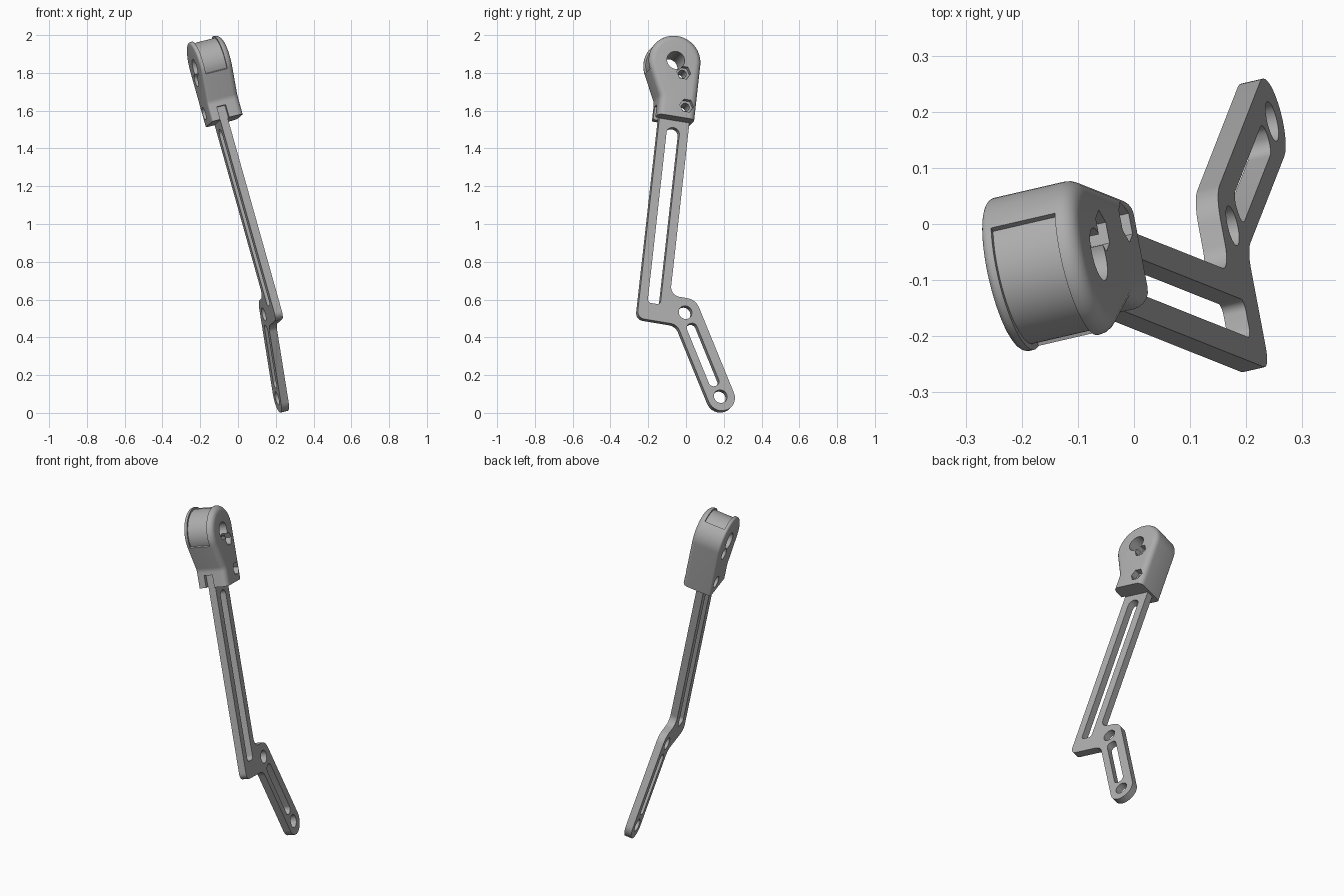
import bpy, bmesh, math
from mathutils import Vector, Matrix

cube = bpy.data.objects.get("Cube")
if cube:
    bpy.data.objects.remove(cube, do_unlink=True)

# Tilted working frame: local x = plate normal, local y = width, local z = along the arm
normal = Vector((0.946, 0.2186, 0.241)).normalized()
along = Vector((-0.268, 0.107, 0.957))
along = (along - along.dot(normal) * normal).normalized()
width = along.cross(normal)
frame = Matrix((normal, width, along)).transposed().to_4x4()
frame.translation = (0.192, -0.17, 0.62)

grey = bpy.data.materials.new("mid_grey")
grey.use_nodes = True
grey.diffuse_color = (0.42, 0.42, 0.42, 1)
bsdf = grey.node_tree.nodes["Principled BSDF"]
bsdf.inputs["Base Color"].default_value = grey.diffuse_color
bsdf.inputs["Roughness"].default_value = 0.6


def rounded(corners, steps=8):
    """Polygon from (u, v, radius) corners with arcs at the corners."""
    out = []
    for i, (u, v, r) in enumerate(corners):
        p = Vector((u, v))
        if r == 0:
            out.append(p)
            continue
        a = (Vector(corners[i - 1][:2]) - p).normalized()
        b = (Vector(corners[(i + 1) % len(corners)][:2]) - p).normalized()
        half = a.angle(b) / 2
        mid = p + (a + b).normalized() * r / math.sin(half)
        start = p + a * r / math.tan(half) - mid
        end = p + b * r / math.tan(half) - mid
        a0 = math.atan2(start.y, start.x)
        turn = math.atan2(end.y, end.x) - a0
        turn = (turn + math.pi) % math.tau - math.pi
        for k in range(steps + 1):
            ang = a0 + turn * k / steps
            out.append(mid + r * Vector((math.cos(ang), math.sin(ang))))
    return out


def arc(c, r, a0, a1, n):
    angs = [math.radians(a0 + (a1 - a0) * k / n) for k in range(n + 1)]
    return [c + r * Vector((math.cos(a), math.sin(a))) for a in angs]


def circle(c, r, n=32):
    return arc(c, r, 0, 360, n)[:-1]


def prism(name, outline, t0, t1, rims=()):
    """Extrude an outline from t0 to t1; rims = (t, bevel width, lowest v)."""
    bm = bmesh.new()
    face = bm.faces.new([bm.verts.new((t0, p.x, p.y)) for p in outline])
    res = bmesh.ops.extrude_face_region(bm, geom=[face], use_keep_orig=True)
    moved = [g for g in res["geom"] if isinstance(g, bmesh.types.BMVert)]
    bmesh.ops.translate(bm, verts=moved, vec=(t1 - t0, 0, 0))
    bmesh.ops.recalc_face_normals(bm, faces=bm.faces)
    for t, size, low in rims:
        edges = [e for e in bm.edges
                 if all(abs(w.co.x - t) < 1e-5 for w in e.verts)
                 and max(w.co.z for w in e.verts) > low]
        bmesh.ops.bevel(bm, geom=edges, offset=size, segments=5, profile=0.5,
                        affect='EDGES', clamp_overlap=False)
    mesh = bpy.data.meshes.new(name)
    bm.to_mesh(mesh)
    bm.free()
    mesh.materials.append(grey)
    obj = bpy.data.objects.new(name, mesh)
    obj.matrix_world = frame
    bpy.context.collection.objects.link(obj)
    return obj


def cut(obj, outline, t0, t1):
    cutter = prism("cutter", outline, t0, t1)
    cutter.hide_render = True
    bpy.context.view_layer.objects.active = obj
    mod = obj.modifiers.new("cut", 'BOOLEAN')
    mod.operation = 'DIFFERENCE'
    mod.solver = 'EXACT'
    mod.object = cutter
    bpy.context.view_layer.update()
    bpy.ops.object.modifier_apply(modifier=mod.name)
    bpy.data.objects.remove(cutter, do_unlink=True)


# Flat arm with an angled foot at its lower end
hole = Vector((0.179, -0.062))
down = Vector((0.483, -0.876)).normalized()
side = Vector((-down.y, down.x))


def foot(s, c):
    return hole + s * down + c * side


def foot_at_height(c, v):
    return foot((hole.y + c * side.y - v) / -down.y, c)


left, right, end = -0.068, 0.08, 0.566
arm = prism("arm_and_foot", rounded([
    (-0.077, -0.135, 0.04),
    (*foot_at_height(left, -0.135), 0.06),
    (*foot(end, left), 0.073),
    (*foot(end, right), 0.073),
    (*foot_at_height(right, 0.017), 0.078),
    (0.087, 0.017, 0.05),
    (0.087, 1.1, 0),
    (-0.077, 1.1, 0)]), -0.042, 0)

# Long arm slot, foot slot and foot holes
arm_slot = rounded([(-0.03, -0.042, 0.02), (0.04, -0.042, 0.02),
                    (0.04, 0.931, 0.034), (-0.03, 0.931, 0.034)])
foot_slot = rounded([(*foot(s, c), 0.026) for s, c in
                     ((0.065, -0.028), (0.425, -0.028), (0.425, 0.03), (0.065, 0.03))])
bolts = [Vector((0.01, 1.215)), Vector((0.046, 1.038))]
for shape in (arm_slot, foot_slot, circle(hole, 0.036),
              circle(foot(0.487, 0.004), 0.036), circle(bolts[1], 0.022)):
    cut(arm, shape, -0.3, 0.3)

# Round clamp head with a neck around the arm
back, front = -0.09, 0.085
hub = Vector((-0.04, 1.275))
drum = arc(hub, 0.14, 0, 205, 36)
head = prism("clamp_head", rounded(
    [(-0.1, 0.97, 0), (0.1, 0.97, 0)] + [(p.x, p.y, 0) for p in drum]
    + [(-0.1, 1.07, 0.06)]), back, front,
    rims=((front, 0.032, 0.98), (back, 0.012, 0.98)))

# Shallow band around the drum, axle hole and arm notch
band = arc(hub, 0.2, 60, 205, 36) + arc(hub, 0.129, 205, 60, 36)
cut(head, band, -0.07, 0.05)
cut(head, circle(hub, 0.048), -0.3, 0.3)
notch = [Vector(p) for p in ((-0.15, 0.9), (-0.075, 0.9), (-0.075, 1.04), (-0.15, 1.04))]
cut(head, notch, -0.046, 0.004)

# Bolt bores with a hexagon pocket on one side and a round one on the other
for bolt in bolts:
    cut(head, circle(bolt, 0.022, 24), -0.3, 0.3)
    cut(head, circle(bolt, 0.038, 6), front - 0.035, 0.3)
    cut(head, circle(bolt, 0.034, 24), -0.3, back + 0.035)

# Smooth shading with sharp edges kept
bpy.ops.object.select_all(action='DESELECT')
for obj in (arm, head):
    obj.select_set(True)
bpy.context.view_layer.objects.active = head
bpy.ops.object.shade_smooth_by_angle(angle=math.radians(35))
